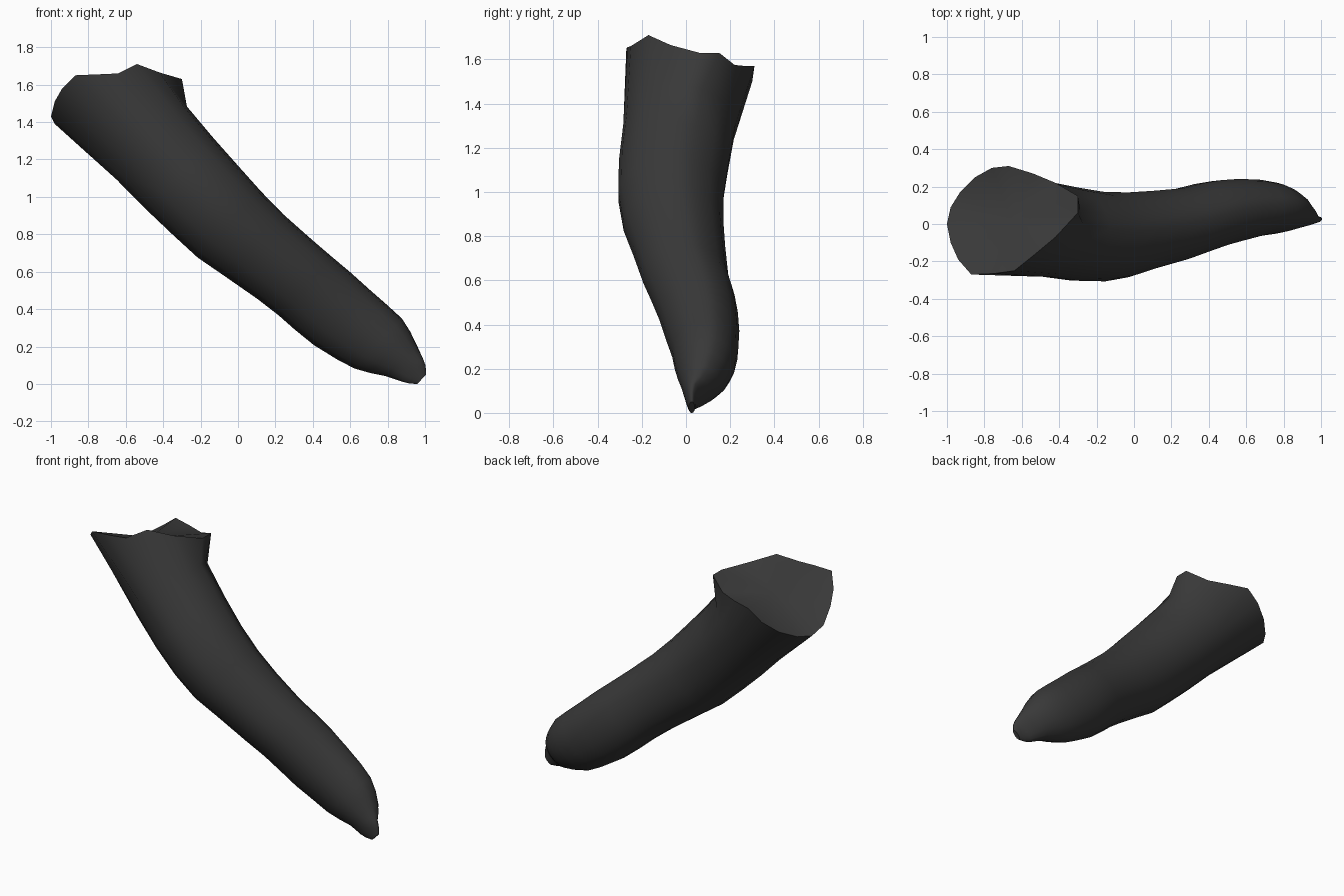
import bpy, bmesh
from math import atan2, cos, sin, radians

# Slanted frame: t runs down the limb, u across it in the xz plane
DX, DZ = 0.72, 0.69
N2 = DX * DX + DZ * DZ

def place(t, u, y):
    return ((DX * t + DZ * u) / N2, y, (DX * u - DZ * t) / N2)

# Irregular cut rim at the top
rim = [(-0.30, 0.06, 1.63), (-0.30, 0.15, 1.63), (-0.42, 0.22, 1.575),
       (-0.54, 0.27, 1.57), (-0.67, 0.31, 1.57), (-0.76, 0.30, 1.50),
       (-0.85, 0.25, 1.44), (-0.93, 0.17, 1.40), (-0.98, 0.09, 1.39),
       (-1.00, 0.0, 1.43), (-0.98, -0.10, 1.51), (-0.94, -0.19, 1.58),
       (-0.87, -0.27, 1.65), (-0.75, -0.265, 1.655), (-0.64, -0.25, 1.66),
       (-0.54, -0.17, 1.71), (-0.42, -0.07, 1.665)]

# Cross-sections: t, u low, u high, y low, y high
sections = [(-1.22, 0.338, 0.882, -0.285, 0.225),
            (-1.00, 0.332, 0.858, -0.305, 0.195),
            (-0.80, 0.333, 0.842, -0.308, 0.172),
            (-0.62, 0.337, 0.828, -0.285, 0.170),
            (-0.45, 0.365, 0.822, -0.242, 0.178),
            (-0.24, 0.398, 0.830, -0.195, 0.192),
            (-0.10, 0.413, 0.838, -0.155, 0.220),
            (0.02, 0.418, 0.846, -0.122, 0.235),
            (0.15, 0.429, 0.850, -0.094, 0.242),
            (0.29, 0.459, 0.856, -0.064, 0.237),
            (0.39, 0.488, 0.858, -0.052, 0.222),
            (0.47, 0.530, 0.838, -0.038, 0.195),
            (0.54, 0.575, 0.812, -0.022, 0.155),
            (0.59, 0.598, 0.792, -0.012, 0.105),
            (0.62, 0.612, 0.780, -0.004, 0.062),
            (0.655, 0.632, 0.763, 0.004, 0.046),
            (0.69, 0.660, 0.730, 0.012, 0.040)]

angles = [atan2((y - 0.02) / 0.29, (DZ * x + DX * z - 0.64) / 0.32)
          for x, y, z in rim]

bm = bmesh.new()
rings = [[bm.verts.new(p) for p in rim]]
for t, u0, u1, y0, y1 in sections:
    rings.append([bm.verts.new(place(t, (u0 + u1) / 2 + (u1 - u0) / 2 * cos(a),
                                     (y0 + y1) / 2 + (y1 - y0) / 2 * sin(a)))
                  for a in angles])
n = len(rim)
for a, b in zip(rings, rings[1:]):
    for i in range(n):
        j = (i + 1) % n
        bm.faces.new((a[i], a[j], b[j], b[i]))

# Blunt tip and cut face
bm.faces.new(rings[-1])
centre = bm.verts.new((-0.65, 0.02, 1.56))
for i in range(n):
    bm.faces.new((rings[0][(i + 1) % n], rings[0][i], centre))
bmesh.ops.recalc_face_normals(bm, faces=bm.faces[:])

mesh = bpy.data.meshes.new("finger")
bm.to_mesh(mesh)
bm.free()
finger = bpy.data.objects.new("finger", mesh)
bpy.context.collection.objects.link(finger)
bpy.context.view_layer.objects.active = finger
finger.select_set(True)
bpy.ops.object.shade_smooth_by_angle(angle=radians(45))

# Dark rubbery colour
mat = bpy.data.materials.new("dark_grey")
mat.diffuse_color = (0.04, 0.04, 0.04, 1)
mesh.materials.append(mat)
